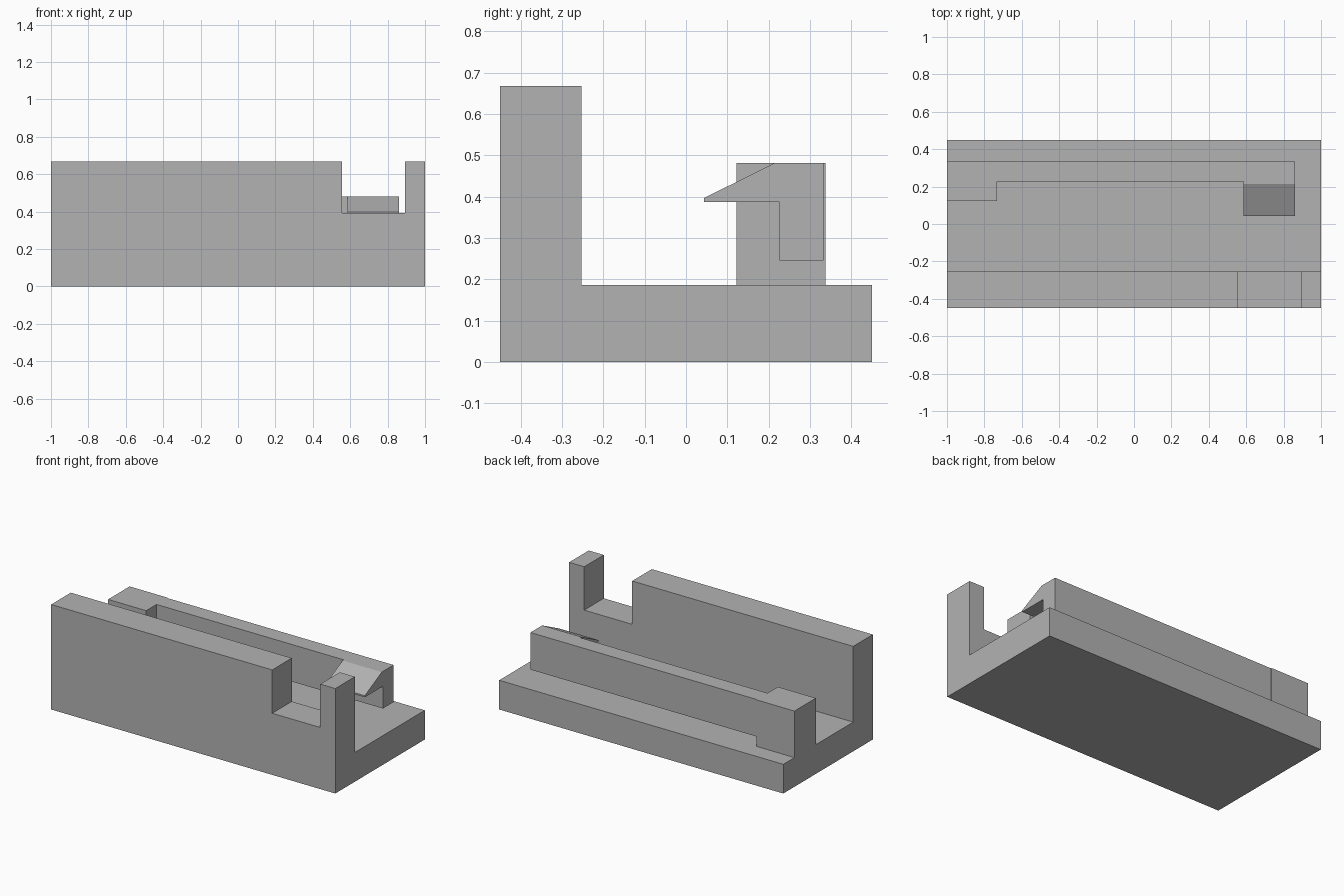
import bpy, bmesh

if "Cube" in bpy.data.objects:
    bpy.data.objects.remove(bpy.data.objects["Cube"])

grey = bpy.data.materials.new("plain grey")
grey.diffuse_color = (0.45, 0.45, 0.45, 1)
grey.use_nodes = True
grey.node_tree.nodes["Principled BSDF"].inputs["Base Color"].default_value = grey.diffuse_color


def prism(name, profile, axis, start, end):
    """Extrude a 2D profile along x (profile is y,z) or y (profile is x,z)."""
    def place(p, d):
        return (d, p[0], p[1]) if axis == "x" else (p[0], d, p[1])
    bm = bmesh.new()
    face = bm.faces.new([bm.verts.new(place(p, start)) for p in profile])
    result = bmesh.ops.extrude_face_region(bm, geom=[face])
    for v in result["geom"]:
        if isinstance(v, bmesh.types.BMVert):
            v.co["xyz".index(axis)] = end
    bmesh.ops.recalc_face_normals(bm, faces=bm.faces)
    mesh = bpy.data.meshes.new(name)
    bm.to_mesh(mesh)
    bm.free()
    mesh.materials.append(grey)
    obj = bpy.data.objects.new(name, mesh)
    bpy.context.collection.objects.link(obj)
    return obj


def union(target, parts):
    """Merge touching parts into one clean solid."""
    for part in parts:
        mod = target.modifiers.new("join " + part.name, "BOOLEAN")
        mod.operation = "UNION"
        mod.solver = "EXACT"
        mod.object = part
    bpy.context.view_layer.update()
    mesh = bpy.data.meshes.new_from_object(
        target.evaluated_get(bpy.context.evaluated_depsgraph_get()))
    target.modifiers.clear()
    target.data = mesh
    for part in parts:
        bpy.data.objects.remove(part)


# Floor slab and front wall with a rectangular latch notch
body = prism("body", [(-0.45, 0), (0.45, 0), (0.45, 0.186), (-0.253, 0.186), (-0.253, 0.668), (-0.45, 0.668)],
             "x", -1, 1)
notch = prism("notch_cutter", [(0.556, 0.392), (0.894, 0.392), (0.894, 0.8), (0.556, 0.8)],
              "y", -0.6, -0.2)
cut = body.modifiers.new("notch", "BOOLEAN")
cut.operation = "DIFFERENCE"
cut.solver = "EXACT"
cut.object = notch
notch.hide_render = True
notch.hide_viewport = True

# Post that anchors the cantilever arm
post = prism("post", [(0.122, 0.18), (0.338, 0.18), (0.338, 0.482), (0.122, 0.482)],
             "x", -1, -0.732)

# Long arm floating above the floor
arm = prism("arm", [(0.226, 0.246), (0.333, 0.246), (0.333, 0.482), (0.226, 0.482)],
            "x", -0.8, 0.862)

# Sloped snap hook at the free end of the arm
hook = prism("hook", [(0.044, 0.387), (0.28, 0.387), (0.28, 0.482), (0.215, 0.482), (0.044, 0.397)],
             "x", 0.586, 0.862)

union(body, [post, arm, hook])
bpy.data.objects.remove(notch)
body.name = "snap_latch_body"
